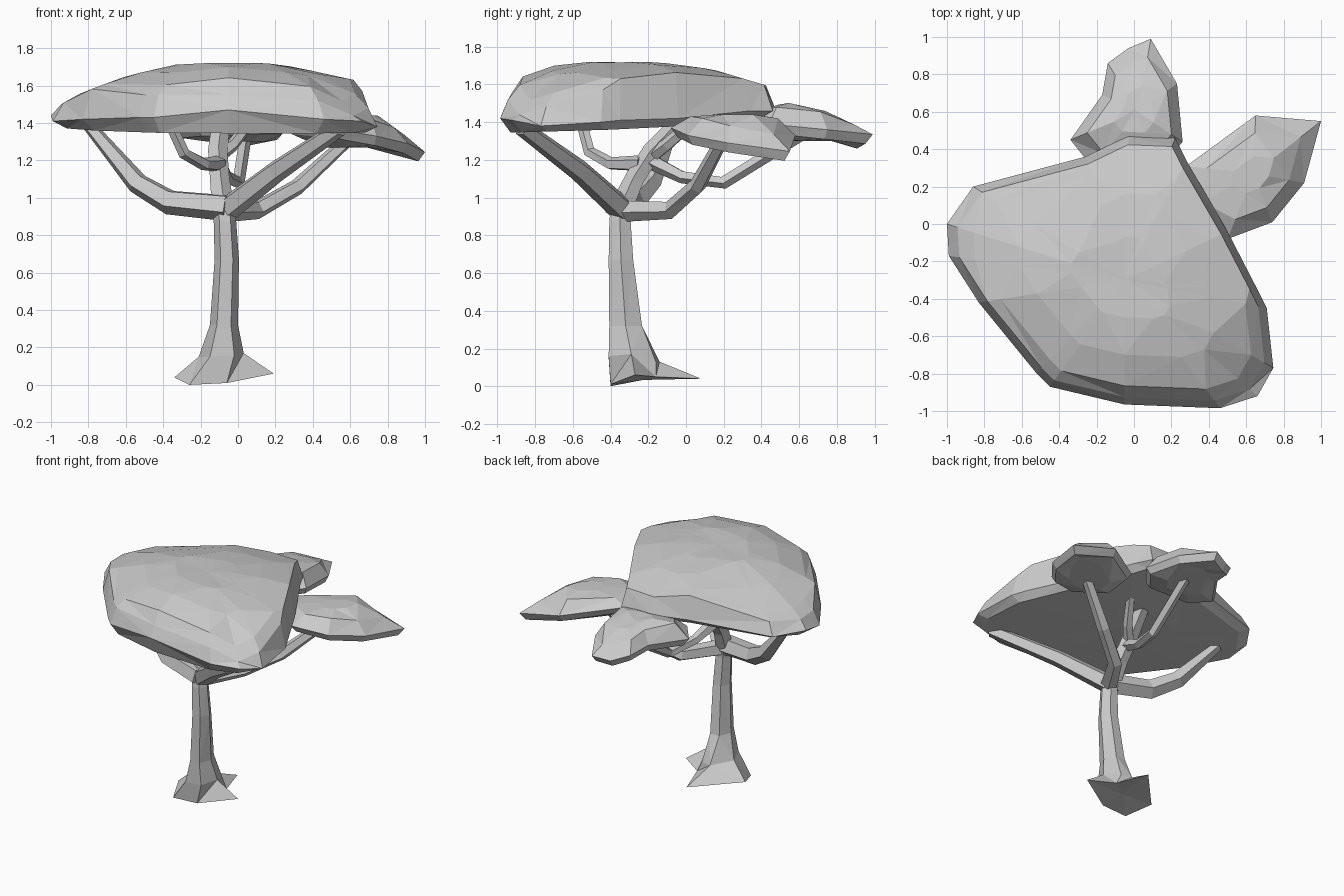
import bpy, bmesh
from math import cos, sin, tau
from mathutils import Vector

if "Cube" in bpy.data.objects:
    bpy.data.objects.remove(bpy.data.objects["Cube"])


def loft(name, rings):
    """Skin closed rings of equal point count; cap both ends."""
    bm = bmesh.new()
    vs = [[bm.verts.new(p) for p in r] for r in rings]
    n = len(vs[0])
    for a, b in zip(vs, vs[1:]):
        for i in range(n):
            j = (i + 1) % n
            bm.faces.new((a[i], a[j], b[j], b[i]))
    for ring in (vs[0], vs[-1]):
        c = bm.verts.new(sum((v.co for v in ring), Vector()) / n)
        for i in range(n):
            bm.faces.new((ring[i], ring[(i + 1) % n], c))
    bmesh.ops.triangulate(bm, faces=[f for f in bm.faces if len(f.verts) == 4])
    bmesh.ops.recalc_face_normals(bm, faces=bm.faces)
    me = bpy.data.meshes.new(name)
    bm.to_mesh(me)
    bm.free()
    ob = bpy.data.objects.new(name, me)
    bpy.context.collection.objects.link(ob)
    return ob


def lerp(table, t):
    if t <= table[0][0]:
        return table[0][1]
    for (a, u), (b, v) in zip(table, table[1:]):
        if t <= b:
            return u + (v - u) * (t - a) / (b - a)
    return table[-1][1]


def pad(name, rim, centre, lower, upper):
    """Foliage pad: scaled copies of the rim outline with their own heights."""
    cx, cy = centre

    def ring(s, zf):
        out = []
        for x, y, z in rim:
            px, py = cx + (x - cx) * s, cy + (y - cy) * s
            out.append(Vector((px, py, zf(px, py, z))))
        return out
    return loft(name, [ring(*r) for r in lower] + [[Vector(p) for p in rim]]
                + [ring(*r) for r in upper])


def branch(name, pts, radii, sides=5):
    """Tapering tube along a path."""
    pts = [Vector(p) for p in pts]
    rings = []
    for i, p in enumerate(pts):
        t = (pts[min(i + 1, len(pts) - 1)] - pts[max(i - 1, 0)]).normalized()
        if i == 0:
            side = t.cross(Vector((0.3, 0.2, 1))).normalized()
        else:
            side = (side - t * side.dot(t)).normalized()
        up = t.cross(side)
        rings.append([p + (side * cos(tau * k / sides) + up * sin(tau * k / sides)) * radii[i]
                      for k in range(sides)])
    return loft(name, rings)


# Main canopy: rim outline, and height limits seen along several directions
rim = [(-1.0, 0, 1.44), (-.86, .2, 1.43), (-.26, .36, 1.46), (-.03, .47, 1.48),
       (.22, .46, 1.46), (.28, .34, 1.46), (.5, -.04, 1.42), (.66, -.35, 1.41),
       (.71, -.45, 1.40), (.745, -.77, 1.38), (.66, -.92, 1.41), (.46, -.985, 1.42),
       (-.05, -.965, 1.47), (-.45, -.87, 1.43), (-.52, -.8, 1.43), (-.83, -.42, 1.42),
       (-.99, -.17, 1.41)]
front = [(-1, 1.47), (-.84, 1.56), (-.63, 1.64), (-.37, 1.71), (-.08, 1.725),
         (.15, 1.72), (.3, 1.70), (.62, 1.63), (.68, 1.55), (.745, 1.4)]
right = [(-.99, 1.44), (-.92, 1.56), (-.87, 1.64), (-.64, 1.72), (-.2, 1.725),
         (.14, 1.68), (.44, 1.59), (.47, 1.5)]
front_right = [(.53, 1.72), (.88, 1.61), (1.07, 1.43)]
front_left = [(.5, 1.72), (.8, 1.63), (.95, 1.5)]
back_left = [(.1, 1.72), (.45, 1.61), (.75, 1.5)]
under = [(-.9, 1.345), (-.4, 1.36), (0, 1.38), (.45, 1.43)]


def top(x, y, z):
    return min(lerp(front, x), lerp(right, y), lerp(front_right, (x - y) * .707),
               lerp(front_left, -(x + y) * .707), lerp(back_left, (y - x) * .707))


def bottom(x, y, z):
    return lerp(under, y)


pad("main_canopy", rim, (-.05, -.3),
    [(.45, bottom), (.92, bottom)],
    [(.94, top), (.85, top), (.6, top), (.3, top)])

# Right foliage pad
pad("right_canopy",
    [(1.0, .55, 1.245), (.65, .58, 1.33), (.28, .31, 1.39), (.25, .05, 1.39),
     (.5, -.08, 1.37), (.74, .01, 1.33), (.91, .22, 1.29)], (.64, .27),
    [(.5, lambda x, y, z: 1.27), (.9, lambda x, y, z: z - .05)],
    [(.7, lambda x, y, z: min(z + .09, 1.43)), (.3, lambda x, y, z: 1.44)])

# Back foliage pad
slope = [(.3, 1.45), (.45, 1.48), (.53, 1.505), (.78, 1.45), (.99, 1.35)]
pad("back_canopy",
    [(.23, .75, 1.36), (.09, .99, 1.335), (-.03, .94, 1.31), (-.14, .86, 1.35),
     (-.17, .69, 1.37), (-.34, .45, 1.37), (-.22, .3, 1.38), (.13, .28, 1.39),
     (.26, .44, 1.39)], (.02, .6),
    [(.5, lambda x, y, z: 1.3), (.9, lambda x, y, z: z - .05)],
    [(.75, lambda x, y, z: lerp(slope, y) - .01), (.35, lambda x, y, z: lerp(slope, y))])


# Trunk with flared roots
def oval(cx, cy, rx, ry, z):
    return [Vector((cx + rx * cos(tau * k / 6), cy + ry * sin(tau * k / 6), z))
            for k in range(6)]


roots = [(.19, -.27, .06), (.02, -.16, .05), (-.06, .08, .04),
         (-.34, -.22, .04), (-.26, -.4, 0), (-.06, -.4, .01)]
ankle = [(.03, -.29, .17), (-.02, -.16, .13), (-.1, -.14, .13),
         (-.21, -.27, .15), (-.15, -.41, .15), (-.02, -.41, .16)]
loft("trunk", [[Vector(p) for p in roots], [Vector(p) for p in ankle],
               oval(-.075, -.32, .075, .1, .32), oval(-.06, -.345, .065, .075, .67),
               oval(-.07, -.35, .06, .065, .88), oval(-.08, -.34, .055, .06, 1.0)])

# Branches
branch("central_stem", [(-.08, -.35, .92), (-.1, -.27, 1.1), (-.11, -.18, 1.24),
                        (-.09, -.02, 1.41)], [.065, .055, .055, .05])
branch("left_branch", [(-.06, -.36, .95), (-.37, -.28, .98), (-.54, -.19, 1.08),
                       (-.8, -.07, 1.39)], [.075, .07, .06, .035])
branch("front_right_branch", [(-.06, -.34, .94), (.2, -.56, 1.14), (.54, -.87, 1.37)],
       [.07, .06, .045])
branch("right_branch", [(-.06, -.34, .93), (.1, -.08, .935), (.32, .06, 1.06),
                        (.6, .2, 1.32)], [.06, .05, .045, .035])
branch("back_branch", [(-.11, -.2, 1.2), (-.06, -.02, 1.11), (0, .2, 1.08),
                       (.04, .62, 1.34)], [.045, .035, .035, .035])
branch("front_left_twig", [(-.1, -.24, 1.18), (-.18, -.4, 1.18), (-.29, -.51, 1.24),
                           (-.36, -.55, 1.39)], [.045, .035, .033, .03])
branch("upper_twig", [(-.11, -.18, 1.22), (-.03, -.1, 1.28), (.07, .05, 1.41)],
       [.04, .035, .03])
